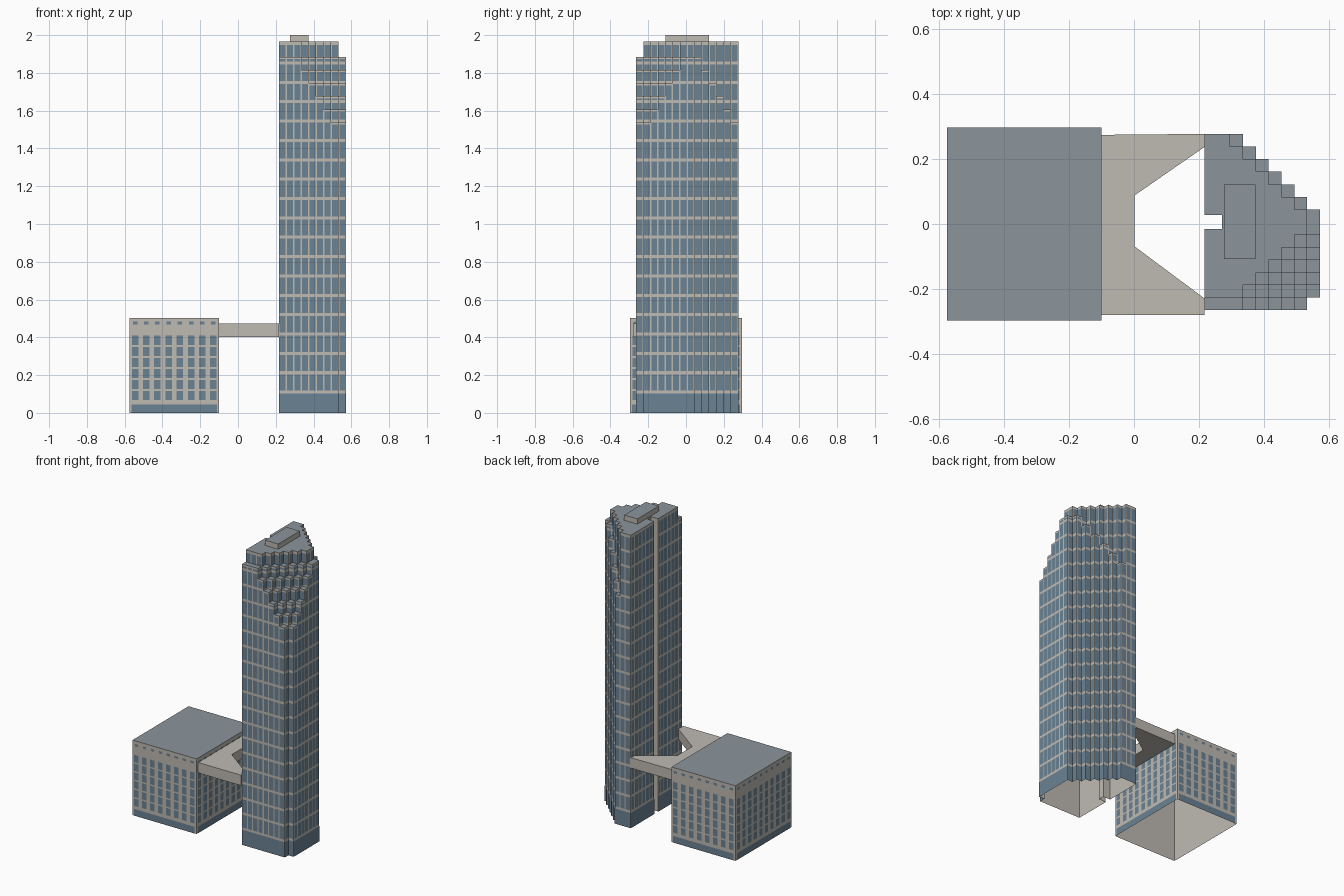
import bpy
import bmesh
from mathutils import Vector

if "Cube" in bpy.data.objects:
    bpy.data.objects.remove(bpy.data.objects["Cube"], do_unlink=True)


def make_material(name, rgb):
    mat = bpy.data.materials.new(name)
    mat.use_nodes = True
    mat.diffuse_color = (*rgb, 1)
    mat.node_tree.nodes["Principled BSDF"].inputs["Base Color"].default_value = (*rgb, 1)
    return mat


STONE = make_material("beige stone", (0.52, 0.49, 0.45))
GLASS = make_material("blue glass", (0.147, 0.223, 0.296))
ROOF = make_material("grey roof", (0.26, 0.30, 0.33))


def face(bm, points):
    bm.faces.new([bm.verts.new(p) for p in points])


def wall(bm, p, q, z0, z1):
    """Upright quad from p to q, facing right of the direction of travel."""
    face(bm, [(*p, z0), (*q, z0), (*q, z1), (*p, z1)])


def pane(bm, p, q, a, b, z0, z1, lift=0.002):
    """Thin plate in front of the wall p-q, from distance a to b along it."""
    p, q = Vector(p), Vector(q)
    d = (q - p).normalized()
    out = Vector((d.y, -d.x)) * lift
    wall(bm, p + d * a + out, p + d * b + out, z0, z1)


def slab(bm, x0, x1, y0, y1, z):
    face(bm, [(x0, y0, z), (x1, y0, z), (x1, y1, z), (x0, y1, z)])


def sides(x0, x1, y0, y1):
    c = [(x0, y0), (x1, y0), (x1, y1), (x0, y1)]
    return [(c[k], c[(k + 1) % 4]) for k in range(4)]


def finish(bm, name, mat):
    bmesh.ops.remove_doubles(bm, verts=bm.verts, dist=0.0001)
    mesh = bpy.data.meshes.new(name)
    bm.to_mesh(mesh)
    bm.free()
    mesh.materials.append(mat)
    obj = bpy.data.objects.new(name, mesh)
    bpy.context.collection.objects.link(obj)
    return obj


# Tower layout: a grid of bays, each with its own height
COLS, ROWS = 9, 14
X0, Y0, DX, DY = 0.217, -0.265, 0.0394, 0.0387
FLOOR, BAND, FIRST = 0.1025, 0.008, 0.11


def xs(i):
    return X0 + i * DX


def ys(j):
    return Y0 + j * DY


def height(i, j):
    outside = not (0 <= i < COLS and 0 <= j < ROWS)
    if outside or i + j > 15 or (i, j) == (8, 0):
        return 0
    level = max(0, i - j - 1)                # front corner terraces
    if j == 0 or i == 8:
        level = max(level, 1)                # lower outer edge
    if i + j == 15:
        level = max(level, 8 - i, 1)         # back stair terraces
    return 1.965 if level == 0 else 1.885 - 0.0694 * (level - 1)


shell, glass, roof = bmesh.new(), bmesh.new(), bmesh.new()


def facade(p, q, z0, z1):
    """Stone wall with one glass pane per floor."""
    wall(shell, p, q, z0, z1)
    width = (Vector(q) - Vector(p)).length
    if z0 == 0:
        pane(glass, p, q, 0, width, 0, FIRST - BAND)
    for k in range(18):
        low = max(z0, FIRST + k * FLOOR + BAND)
        high = min(z1 - 0.012, FIRST + (k + 1) * FLOOR - BAND)
        if high - low > 0.004:
            pane(glass, p, q, 0.004, width - 0.004, low, high)


# Tower bays
for i in range(COLS):
    for j in range(ROWS):
        h = height(i, j)
        if not h:
            continue
        near_slot = j in (6, 7)
        if not (near_slot and i < 2):
            slab(roof, xs(i), xs(i + 1), ys(j), ys(j + 1), h)
        steps = [(0, -1), (1, 0), (0, 1), (-1, 0)]
        for (p, q), (di, dj) in zip(sides(xs(i), xs(i + 1), ys(j), ys(j + 1)), steps):
            if near_slot and i == 0 and di == -1:
                continue
            low = height(i + di, j + dj)
            if h > low:
                facade(p, q, low, h)

# Slot in the tower's inner face
SX, S0, S1, TOP = 0.27, -0.015, 0.027, 1.965
facade((X0, ys(8)), (X0, S1), 0, TOP)
facade((X0, S0), (X0, ys(6)), 0, TOP)
for p, q in (((X0, S1), (SX, S1)), ((SX, S1), (SX, S0)), ((SX, S0), (X0, S0))):
    wall(shell, p, q, 0, TOP)
slab(roof, SX, xs(2), ys(6), ys(8), TOP)
slab(roof, X0, SX, ys(6), S0, TOP)
slab(roof, X0, SX, S1, ys(8), TOP)

finish(shell, "tower_shell", STONE)
finish(glass, "tower_glass", GLASS)
finish(roof, "tower_roof", ROOF)


def open_block(name, x0, x1, y0, y1, z0, z1):
    """Stone walls under a grey roof, open below."""
    walls, top = bmesh.new(), bmesh.new()
    for p, q in sides(x0, x1, y0, y1):
        wall(walls, p, q, z0, z1)
    slab(top, x0, x1, y0, y1, z1)
    finish(walls, name + "_walls", STONE)
    finish(top, name + "_roof", ROOF)


# Rooftop plant room and low annex
open_block("plant_room", 0.276, 0.374, -0.108, 0.122, TOP, 2.0)
AX0, AX1, AY = -0.575, -0.1, 0.297
open_block("annex", AX0, AX1, -AY, AY, 0, 0.503)

# Annex windows: base strip, six rows, small top row
windows = bmesh.new()
for p, q in sides(AX0, AX1, -AY, AY):
    width = (Vector(q) - Vector(p)).length
    pane(windows, p, q, 0.012, width - 0.012, 0, 0.045)
    count = 8 if width < 0.5 else 10
    pitch = (width - 0.06) / (count - 1)
    for c in range(count):
        mid = 0.03 + c * pitch
        for r in range(6):
            z = 0.067 + r * 0.0585
            pane(windows, p, q, mid - 0.017, mid + 0.017, z, z + 0.049)
        pane(windows, p, q, mid - 0.012, mid + 0.012, 0.467, 0.483)
finish(windows, "annex_windows", GLASS)

# Forked bridge between annex and tower
outline = [(AX1, -0.28), (X0, -0.28), (X0, -0.229), (0.002, -0.069),
           (0.002, 0.088), (X0, 0.237), (X0, 0.277), (AX1, 0.274)]
bridge = bmesh.new()
base = bridge.faces.new([bridge.verts.new((x, y, 0.403)) for x, y in outline])
up = bmesh.ops.extrude_face_region(bridge, geom=[base], use_keep_orig=True)
bmesh.ops.translate(bridge, vec=(0, 0, 0.07),
                    verts=[v for v in up["geom"] if isinstance(v, bmesh.types.BMVert)])
bmesh.ops.recalc_face_normals(bridge, faces=bridge.faces)
finish(bridge, "bridge", STONE)
